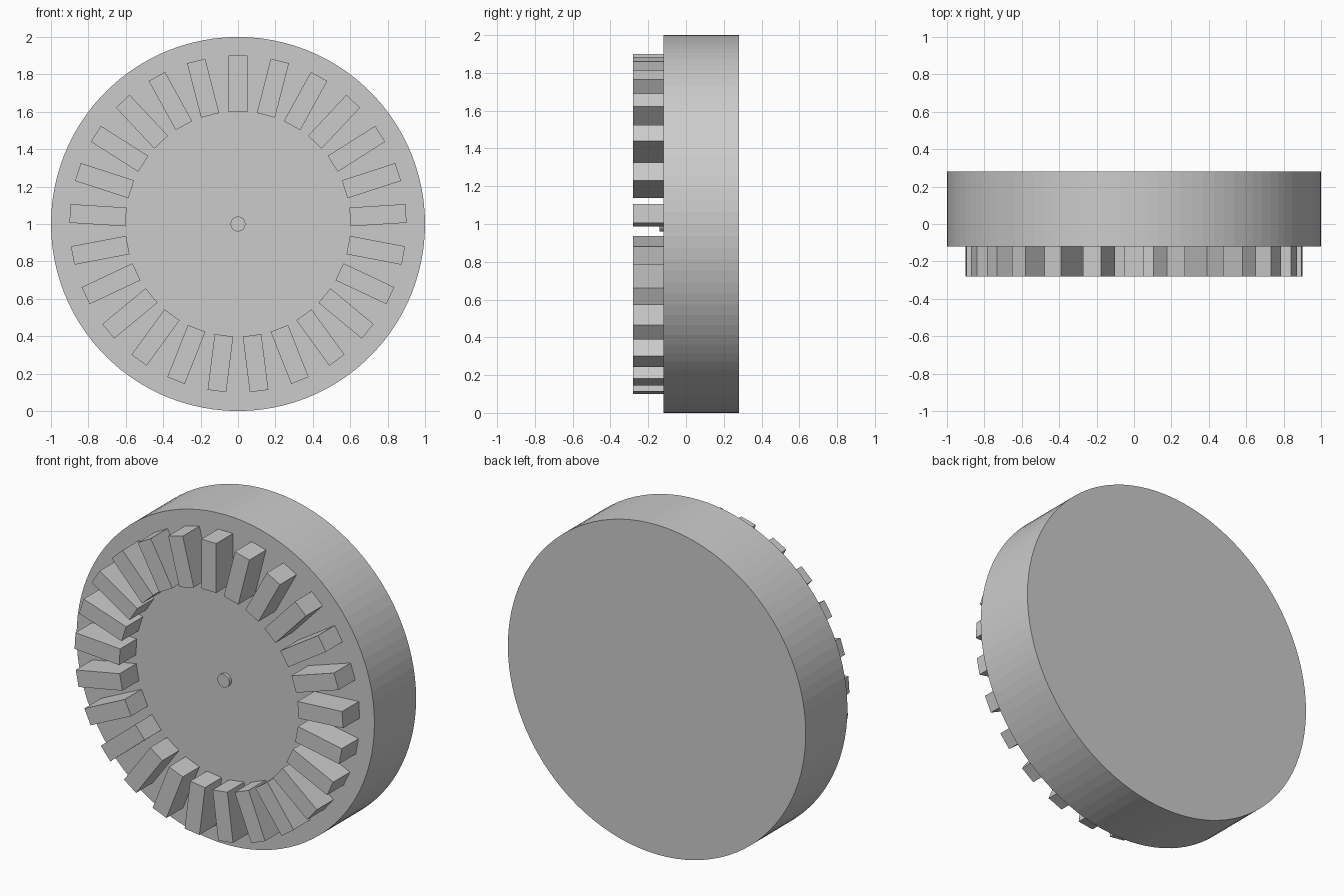
import bpy
from math import radians, sin, cos, pi

if "Cube" in bpy.data.objects:
    bpy.data.objects.remove(bpy.data.objects["Cube"])

CENTRE_Z = 1.0
FACE_Y = -0.12      # front face of the disc
BLOCKS = 25


def cylinder(name, radius, y0, y1, sides):
    bpy.ops.mesh.primitive_cylinder_add(
        vertices=sides, radius=radius, depth=y1 - y0,
        location=(0, (y0 + y1) / 2, CENTRE_Z), rotation=(radians(90), 0, 0))
    obj = bpy.context.object
    obj.name = name
    return obj


# Main disc and small centre pin
cylinder("disc", 1.0, FACE_Y, 0.28, 100)
cylinder("centre_pin", 0.04, -0.14, FACE_Y + 0.01, 32)

# Ring of radial blocks on the front face
for i in range(BLOCKS):
    a = 2 * pi * i / BLOCKS
    y0, y1 = -0.28, FACE_Y + 0.01
    bpy.ops.mesh.primitive_cube_add(
        size=1, location=(0.75 * sin(a), (y0 + y1) / 2, CENTRE_Z + 0.75 * cos(a)),
        rotation=(0, a, 0))
    block = bpy.context.object
    block.name = f"radial_block_{i + 1:02d}"
    block.scale = (0.1, y1 - y0, 0.3)
